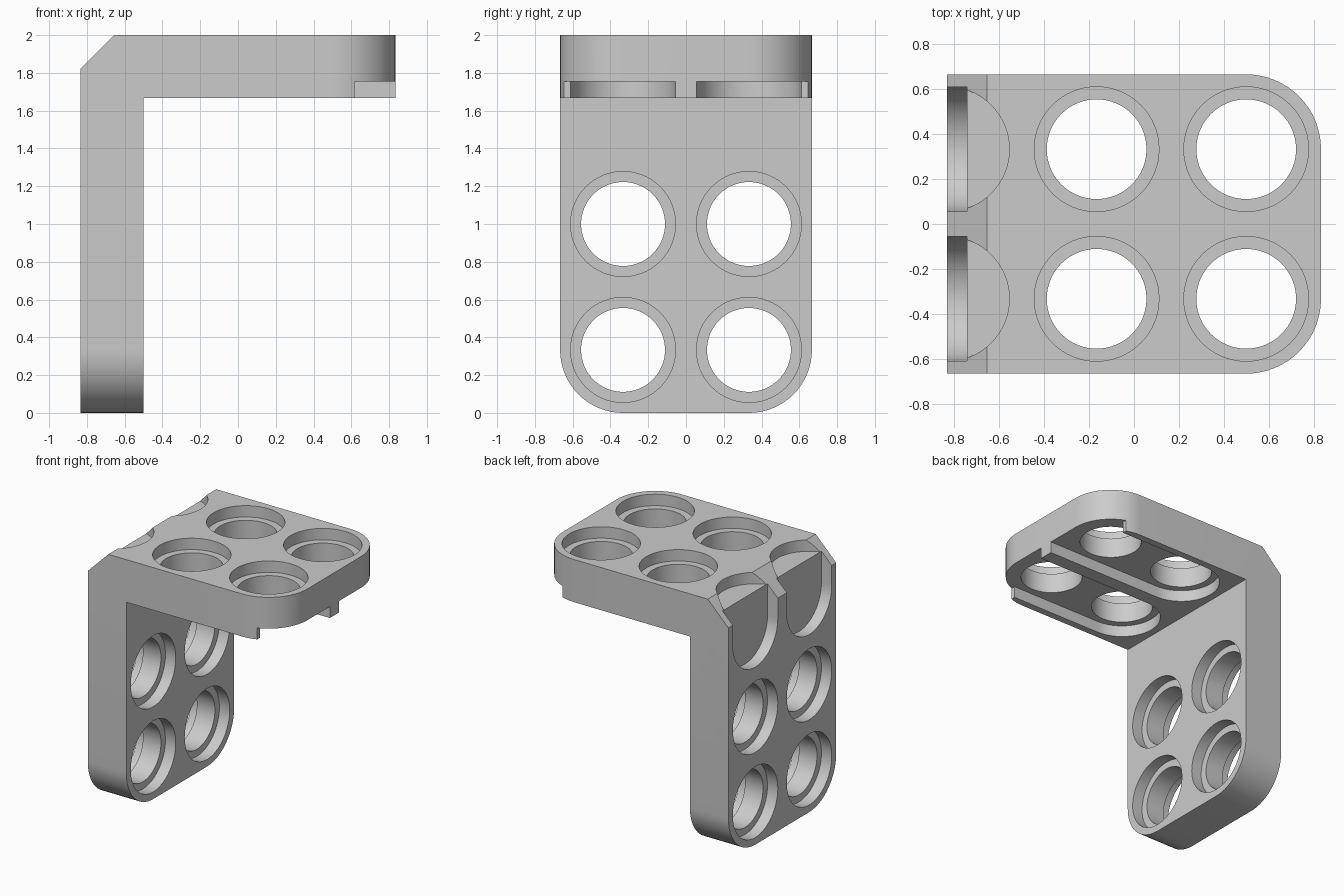
import bpy, bmesh
from math import sin, cos, pi, radians

if "Cube" in bpy.data.objects:
    bpy.data.objects.remove(bpy.data.objects["Cube"])

P = 2 / 3            # hole pitch
T = P / 2            # plate thickness and corner radius
R_HOLE, R_SINK, DEPTH = 0.2222, 0.2778, 0.0889
CHAMFER = 0.1778
X0, X1 = -1.25 * P, 1.25 * P
XI, ZI = X0 + T, 2 - T   # inner faces of the upright and the shelf


def arc(cu, cv, r, a0=0, a1=360, n=64, closed=True):
    count = n if closed else n + 1
    return [(cu + r * cos(radians(a0 + (a1 - a0) * i / n)),
             cv + r * sin(radians(a0 + (a1 - a0) * i / n))) for i in range(count)]


def prism(name, outline, axis, lo, hi, bevel_test=None):
    place = {'x': lambda u, v, d: (d, u, v),
             'y': lambda u, v, d: (u, d, v),
             'z': lambda u, v, d: (u, v, d)}[axis]
    bm = bmesh.new()
    a = [bm.verts.new(place(u, v, lo)) for u, v in outline]
    b = [bm.verts.new(place(u, v, hi)) for u, v in outline]
    bm.faces.new(a)
    bm.faces.new(b[::-1])
    n = len(a)
    for i in range(n):
        j = (i + 1) % n
        bm.faces.new((a[j], a[i], b[i], b[j]))
    bmesh.ops.recalc_face_normals(bm, faces=bm.faces)
    if bevel_test:
        edges = [e for e in bm.edges if bevel_test(e)]
        bmesh.ops.bevel(bm, geom=edges, offset=T, offset_type='OFFSET',
                        segments=16, profile=0.5, affect='EDGES')
    me = bpy.data.meshes.new(name)
    bm.to_mesh(me)
    bm.free()
    ob = bpy.data.objects.new(name, me)
    bpy.context.collection.objects.link(ob)
    return ob


def cut(outline, axis, lo, hi):
    cutter = prism("cutter", outline, axis, lo, hi)
    cutter.hide_render = True
    bpy.context.view_layer.objects.active = bracket
    m = bracket.modifiers.new("cut", 'BOOLEAN')
    m.operation, m.solver, m.object = 'DIFFERENCE', 'EXACT', cutter
    bpy.ops.object.modifier_apply(modifier=m.name)
    bpy.data.objects.remove(cutter)


def is_free_corner(e):
    # short edges across the thickness at the two free ends
    a, b = (v.co for v in e.verts)
    same_y = abs(a.y - b.y) < 1e-4
    foot = max(a.z, b.z) < 1e-4
    tip = min(a.x, b.x) > X1 - 1e-4
    return same_y and (foot or tip)


# L-shaped body with chamfered outer corner and rounded free ends
body = [(X0, 0), (XI, 0), (XI, ZI), (X1, ZI), (X1, 2),
        (X0 + CHAMFER, 2), (X0, 2 - CHAMFER)]
bracket = prism("angle_bracket", body, 'y', -P, P, is_free_corner)

for s in (-1, 1):
    y = s * P / 2

    # upright: through holes with a recess on both faces
    for z in (P / 2, 1.5 * P):
        cut(arc(y, z, R_HOLE), 'x', X0 - 0.1, XI + 0.1)
        cut(arc(y, z, R_SINK), 'x', X0 - 0.1, X0 + DEPTH)
        cut(arc(y, z, R_SINK), 'x', XI - DEPTH, XI + 0.1)

    # shelf: through holes with a recess on top
    for x in (-P / 4, 0.75 * P):
        cut(arc(x, y, R_HOLE), 'z', ZI - 0.1, 2.1)
        cut(arc(x, y, R_SINK), 'z', 2 - DEPTH, 2.1)

    # shelf underside: channel open at the tip, wider past the side wall
    end = arc(-P / 4, P / 2, R_SINK, 90, 270, 32, False)
    channel = end + [(1.0, P / 2 - R_SINK), (1.0, P + 0.1),
                     (0.617, P + 0.1), (0.617, P / 2 + R_SINK)]
    cut([(u, s * v) for u, v in channel], 'z', ZI - 0.1, ZI + DEPTH)

    # outer corner: open-topped slot in the back and half recess on top
    slot = arc(y, 2.5 * P, R_SINK, 180, 360, 32, False)
    slot += [(y + R_SINK, 2.2), (y - R_SINK, 2.2)]
    cut(slot, 'x', X0 - 0.1, X0 + DEPTH)
    cut(arc(X0, y, R_SINK), 'z', 2 - DEPTH - 0.0005, 2.1)

bpy.ops.object.select_all(action='DESELECT')
bracket.select_set(True)
bpy.context.view_layer.objects.active = bracket
bpy.ops.object.shade_smooth_by_angle(angle=radians(30))
